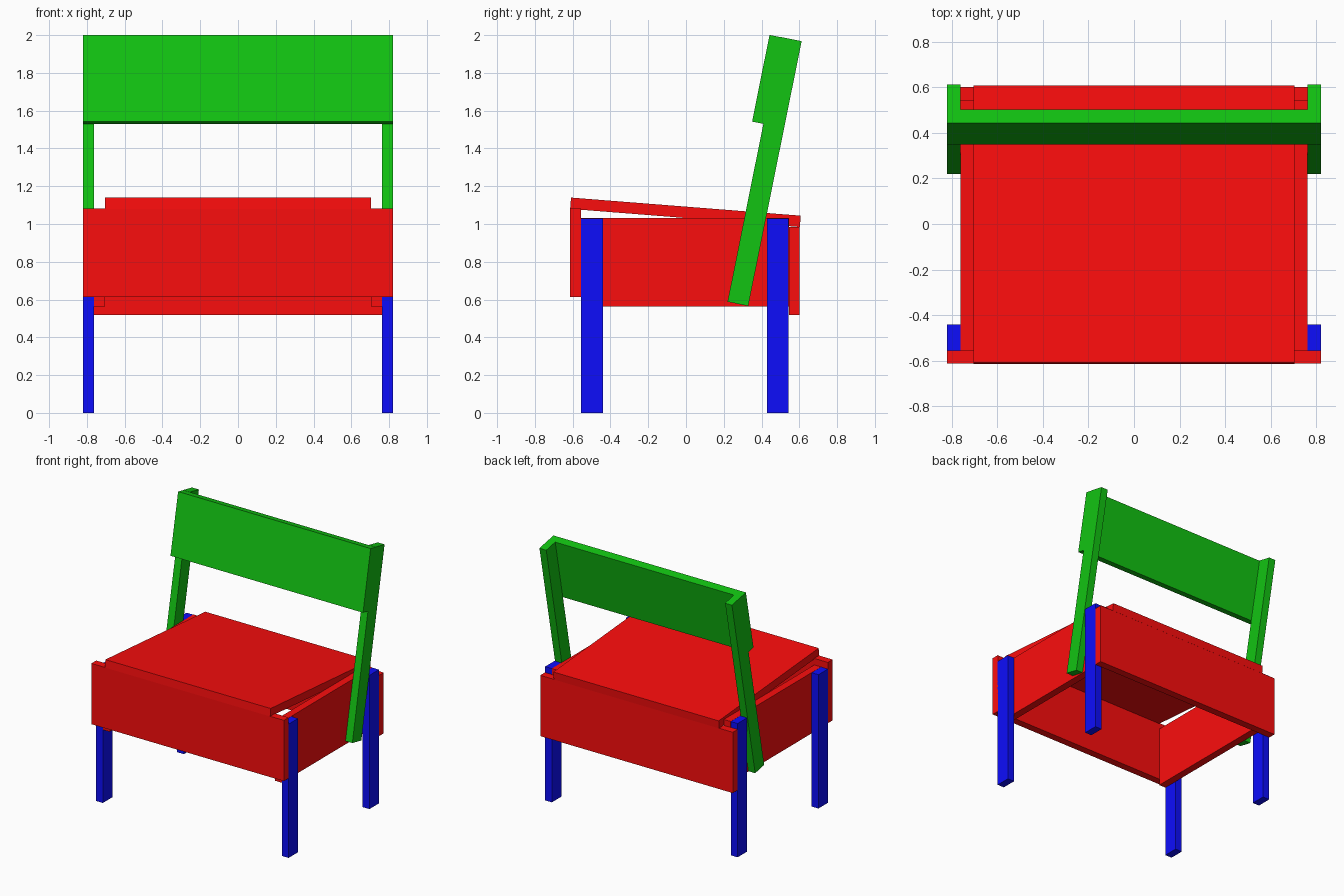
import bpy
from math import radians

if "Cube" in bpy.data.objects:
    bpy.data.objects.remove(bpy.data.objects["Cube"])


def material(name, rgb):
    m = bpy.data.materials.new(name)
    m.diffuse_color = (*rgb, 1)
    m.use_nodes = True
    m.node_tree.nodes["Principled BSDF"].inputs["Base Color"].default_value = m.diffuse_color
    return m


RED = material("red", (0.97, 0.004, 0.004))
BLUE = material("blue", (0.004, 0.004, 0.97))
GREEN = material("green", (0.006, 0.55, 0.006))


def board(name, center, size, mat, tilt=0):
    """Box of a given size, tilted about x (degrees)."""
    bpy.ops.mesh.primitive_cube_add(size=1, location=center)
    ob = bpy.context.object
    ob.name = name
    ob.scale = size
    ob.rotation_euler.x = radians(tilt)
    ob.data.materials.append(mat)
    return ob


T = 0.058      # board thickness
H = 0.468      # apron height
LEAN = -11.4   # backrest tilt
X = 0.791      # centre of legs and posts

# Seat frame and sloping seat
board("front_apron", (0, -0.584, 0.847), (1.64, T, H), RED)
board("back_apron", (0, 0.573, 0.751), (1.64, T, H), RED)
board("seat", (0, -0.003, 1.062), (1.408, 1.22, 0.06), RED, -4.5)

# Paired parts on each side
for side, s in (("left", -1), ("right", 1)):
    board(f"{side}_apron", (s * 0.733, -0.005, 0.797), (T, 1.1, H), RED)
    board(f"{side}_front_leg", (s * X, -0.498, 0.515), (T, 0.115, 1.03), BLUE)
    board(f"{side}_back_leg", (s * X, 0.486, 0.515), (T, 0.115, 1.03), BLUE)
    board(f"{side}_back_post", (s * X, 0.416, 1.278), (T, 0.112, 1.43), GREEN, LEAN)

# Backrest panel against the front of the posts
board("backrest", (0, 0.4265, 1.7655), (1.64, 0.062, H), GREEN, LEAN)
